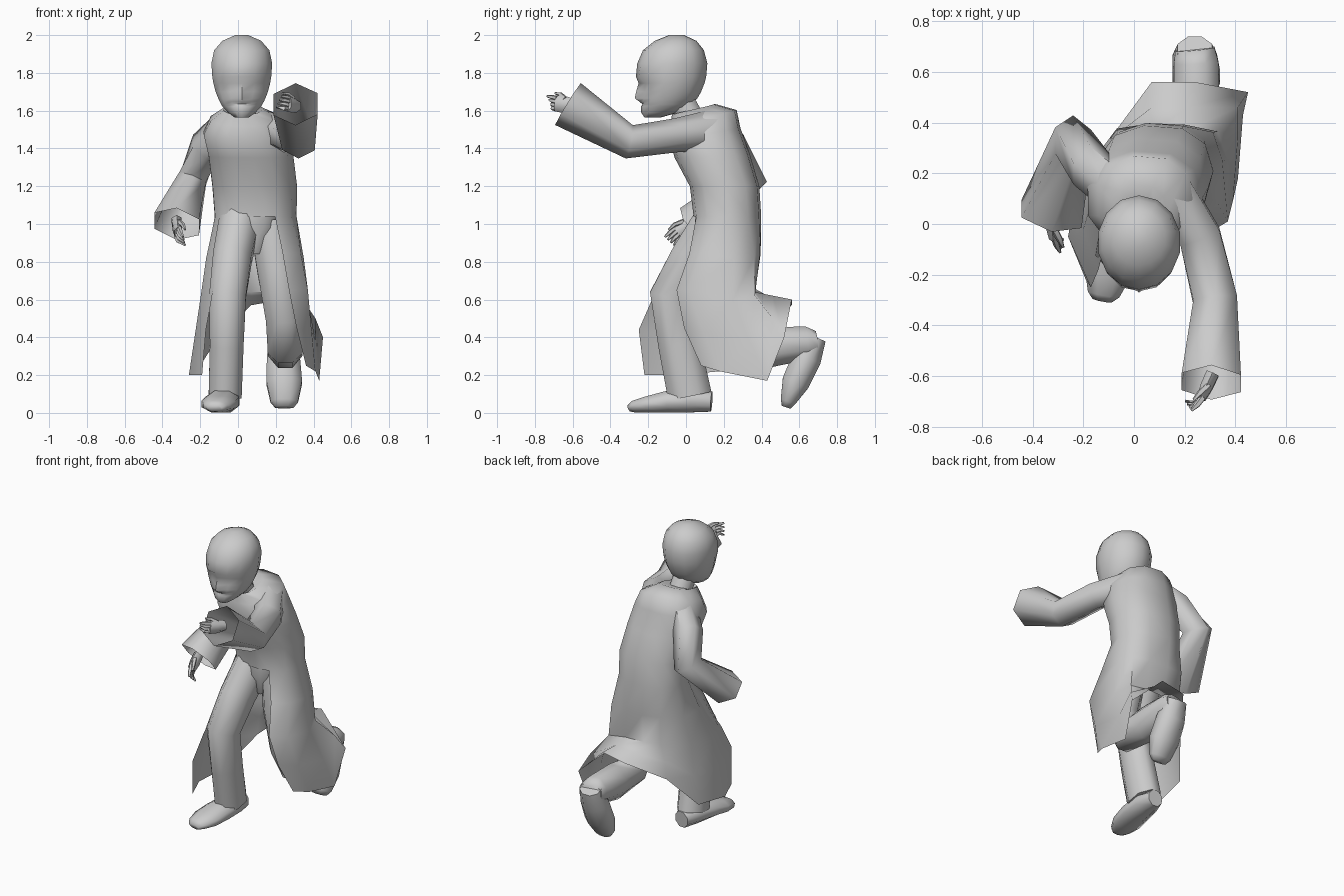
import bpy, bmesh
from math import sin, cos, pi, radians, copysign
from mathutils import Vector as V


def loft(bm, rings, closed=True, cap_a=True, cap_b=True):
    vs = [[bm.verts.new(p) for p in r] for r in rings]
    n = len(vs[0])
    for a, b in zip(vs, vs[1:]):
        for i in range(n if closed else n - 1):
            j = (i + 1) % n
            bm.faces.new((a[i], a[j], b[j], b[i]))
    if closed and cap_a:
        bm.faces.new(vs[0][::-1])
    if closed and cap_b:
        bm.faces.new(vs[-1])


def finish(name, bm, angle=65):
    bmesh.ops.remove_doubles(bm, verts=bm.verts, dist=1e-4)
    bmesh.ops.recalc_face_normals(bm, faces=bm.faces)
    me = bpy.data.meshes.new(name)
    bm.to_mesh(me)
    bm.free()
    ob = bpy.data.objects.new(name, me)
    bpy.context.collection.objects.link(ob)
    bpy.ops.object.select_all(action='DESELECT')
    ob.select_set(True)
    bpy.context.view_layer.objects.active = ob
    bpy.ops.object.shade_smooth_by_angle(angle=radians(angle))
    return ob


def tube(bm, pts, n=8, open_end=False):
    """Loft along points (x, y, z, half width, half depth)."""
    P = [V(p[:3]) for p in pts]
    rings = []
    for i, p in enumerate(pts):
        d = V((0, 0, 0))
        if i > 0:
            d += (P[i] - P[i - 1]).normalized()
        if i < len(P) - 1:
            d += (P[i + 1] - P[i]).normalized()
        d.normalize()
        s = V((1, 0, 0))
        s = (s - d * s.dot(d)).normalized()
        u = d.cross(s)
        g = 1.05 if n == 8 else 1
        rings.append([P[i] + s * g * p[3] * cos(2 * pi * k / n + pi / n)
                      + u * g * p[4] * sin(2 * pi * k / n + pi / n) for k in range(n)])
    loft(bm, rings, cap_b=not open_end)


def limb(name, pts, n=8, open_end=False):
    bm = bmesh.new()
    tube(bm, pts, n, open_end)
    return finish(name, bm)


# Head: rings (z, front y, back y, half width, nose push, eye push)
HX = 0.02
bm = bmesh.new()
rings = []
for z, yf, yb, w, nose, eye in [
        (1.565, -.22, -.13, .04, 0, 0), (1.59, -.237, -.04, .075, 0, 0),
        (1.622, -.238, .02, .105, 0, 0), (1.634, -.24, .03, .112, .01, .004),
        (1.648, -.243, .045, .12, -.004, 0), (1.665, -.245, .06, .128, -.026, .008),
        (1.70, -.25, .08, .142, -.014, .016), (1.745, -.255, .098, .154, .004, .022),
        (1.78, -.265, .107, .16, 0, -.003), (1.85, -.258, .113, .165, 0, 0),
        (1.92, -.228, .095, .15, 0, 0), (1.97, -.165, .055, .105, 0, 0),
        (2.0, -.09, -.01, .035, 0, 0)]:
    cy, ry, ring = (yf + yb) / 2, (yb - yf) / 2, []
    for k in range(14):
        a = 2 * pi * k / 14 - pi / 2
        push = nose if k == 0 else eye if k in (1, 13) else 0
        ring.append((HX + w * cos(a), cy + ry * sin(a) + push, z))
    rings.append(ring)
loft(bm, rings)
finish("head", bm, 50)
limb("neck", [(.03, .06, 1.5, .07, .07), (.02, -.04, 1.68, .068, .07)])


def sq(v):
    """Squares off an ellipse slightly."""
    return copysign(abs(v) ** .85, v)


# Coat body: rings (centre x, centre y, z, half width, half depth, forward tilt)
body = [(.09, .22, 1.04, .22, .18, 0), (.085, .205, 1.2, .228, .185, 0),
        (.065, .14, 1.36, .228, .2, .05), (.04, .10, 1.48, .23, .19, .15),
        (.04, .095, 1.56, .19, .175, .25), (.025, .04, 1.607, .105, .115, .25),
        (.02, .01, 1.585, .065, .08, .35)]
# Ten columns carry on into the skirt, two more close the front
angles = [radians(230 - k * 295 / 9) for k in range(10)] + [radians(-87), radians(-108)]
rings = [[(cx + rx * sq(cos(a)), cy + ry * sq(sin(a)), z + t * ry * sin(a)) for a in angles]
         for cx, cy, z, rx, ry, t in body]
bm = bmesh.new()
loft(bm, rings, cap_a=False)

# Coat skirt: open at the front, swept back over the raised leg
mid = [(-.14, -.18, .6), (-.2, -.02, .6), (-.18, .2, .62), (-.06, .36, .66),
       (.07, .36, .64), (.2, .365, .64), (.33, .365, .62), (.37, .25, .6),
       (.37, .01, .65), (.27, -.05, .65)]
low = [(-.17, -.25, .44), (-.23, -.05, .4), (-.2, .2, .42), (-.085, .35, .54),
       (.07, .46, .605), (.21, .46, .62), (.41, .46, .5), (.41, .34, .38),
       (.39, .09, .43), (.31, -.01, .45)]
hem = [(-.19, -.22, .2), (-.26, -.05, .2), (-.22, .18, .22), (-.09, .34, .42),
       (.07, .56, .57), (.24, .56, .6), (.45, .52, .4), (.43, .43, .17),
       (.41, .18, .22), (.36, .08, .25)]
waist = rings[0][:10]
hip = [V(a).lerp(V(b), .5) + V((.008 * cos(t), .016, 0))
       for a, b, t in zip(waist, mid, angles)]
loft(bm, [waist, hip, mid, low, hem], closed=False)
finish("long_coat", bm, 60)

# Trousers
limb("trouser_seat", [(.08, .2, 1.08, .16, .15), (.08, .18, .97, .14, .14),
                      (.08, .18, .84, .06, .09)])
limb("front_leg", [(.01, .17, 1.02, .11, .13), (-.03, .04, .82, .105, .125),
                   (-.055, -.08, .62, .1, .115), (-.06, -.035, .36, .092, .115),
                   (-.068, .02, .09, .09, .12)])
limb("raised_leg", [(.17, .21, 1.0, .11, .13), (.21, .17, .75, .11, .125),
                    (.245, .17, .5, .1, .11), (.25, .24, .35, .095, .105),
                    (.25, .42, .345, .093, .112), (.245, .64, .37, .09, .09),
                    (.24, .69, .375, .08, .06)])

# Shoes
limb("front_shoe", [(-.06, .135, .06, .05, .055), (-.07, .03, .068, .082, .067),
                    (-.085, -.09, .06, .092, .06), (-.105, -.2, .045, .092, .045),
                    (-.12, -.275, .034, .065, .032), (-.125, -.3, .025, .04, .018)])
limb("raised_shoe", [(.24, .69, .40, .07, .055), (.24, .64, .29, .09, .08),
                     (.245, .58, .16, .097, .075), (.245, .54, .06, .075, .042),
                     (.245, .53, .03, .05, .025)])

# Sleeves with wide open cuffs
limb("left_sleeve", [(.13, .16, 1.5, .1, .11), (.26, -.05, 1.47, .095, .09),
                     (.32, -.3, 1.435, .1, .09), (.305, -.625, 1.635, .135, .13)], 6, True)
limb("right_sleeve", [(-.06, .13, 1.51, .09, .11), (-.17, .22, 1.41, .09, .105),
                      (-.24, .325, 1.24, .087, .105), (-.325, .04, 1.0, .14, .11)], 6, True)


# Hands: a palm, four curled fingers and a thumb
def hand(name, base, fwd, side, curl):
    base, f, s, c = V(base), V(fwd).normalized(), V(side).normalized(), V(curl).normalized()
    bm = bmesh.new()
    tube(bm, [(*base, .03, .035), (*(base + f * .06), .028, .045),
              (*(base + f * .11), .02, .042)], 6)
    for k in range(4):
        a = base + f * .1 + s * (k - 1.5) * .02
        b = a + f * .035 + c * .008
        e = b + f * (.03 - .008 * k) + c * (.012 + .01 * k)
        tube(bm, [(*a, .014, .013), (*b, .013, .012), (*e, .006, .006)], 5)
    a = base + f * .05 - s * .03
    b = a + f * .035 - s * .02 + c * .02
    e = b + f * .035 + c * .012
    tube(bm, [(*a, .016, .015), (*b, .013, .012), (*e, .006, .006)], 5)
    finish(name, bm)


hand("left_hand", (.31, -.59, 1.625), (-.4, -.88, .12), (-.1, .1, -1), (-.9, .3, .1))
hand("right_hand", (-.325, .04, 1.02), (.06, -.78, -.62), (-.2, .6, -.75), (.8, -.2, -.4))
